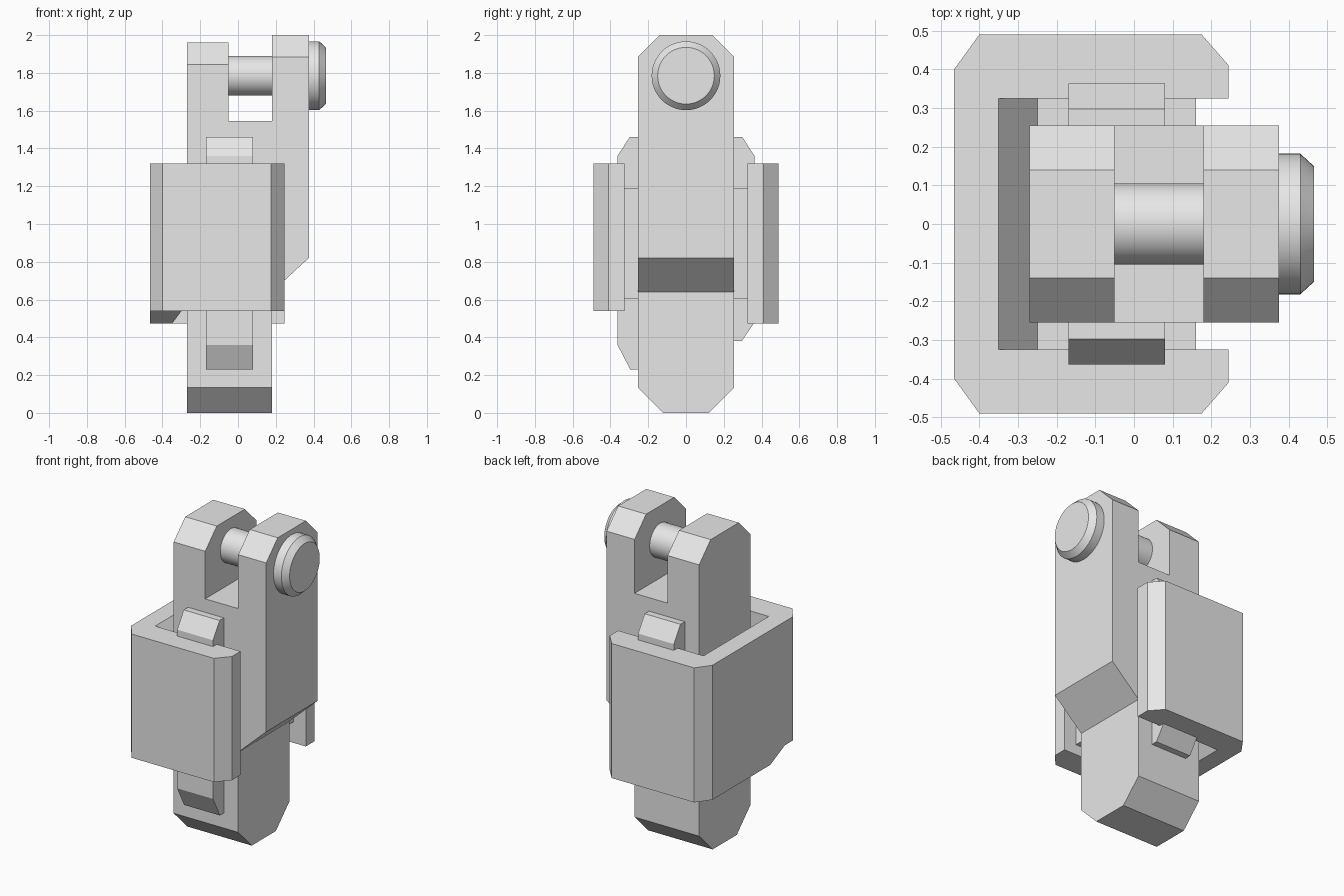
import bpy
import bmesh
from math import cos, sin, tau
from mathutils import Vector

cube = bpy.data.objects.get("Cube")
if cube:
    bpy.data.objects.remove(cube, do_unlink=True)

grey = bpy.data.materials.new("plain grey")
grey.use_nodes = True
grey.diffuse_color = (0.8, 0.8, 0.8, 1)
grey.node_tree.nodes["Principled BSDF"].inputs["Base Color"].default_value = (0.8, 0.8, 0.8, 1)


def finish(name, bm):
    """Turn a bmesh into a named grey object."""
    bmesh.ops.recalc_face_normals(bm, faces=bm.faces)
    mesh = bpy.data.meshes.new(name)
    bm.to_mesh(mesh)
    bm.free()
    mesh.materials.append(grey)
    obj = bpy.data.objects.new(name, mesh)
    bpy.context.collection.objects.link(obj)
    return obj


def prism(axis, outline, start, end):
    """Extrude a 2D outline along the given axis."""
    place = {
        "x": lambda a, b, t: (t, a, b),
        "y": lambda a, b, t: (a, t, b),
        "z": lambda a, b, t: (a, b, t),
    }[axis]
    bm = bmesh.new()
    face = bm.faces.new([bm.verts.new(place(a, b, start)) for a, b in outline])
    grown = bmesh.ops.extrude_face_region(bm, geom=[face])["geom"]
    shift = Vector(place(0, 0, end - start))
    bmesh.ops.translate(bm, verts=[v for v in grown if isinstance(v, bmesh.types.BMVert)], vec=shift)
    bmesh.ops.recalc_face_normals(bm, faces=bm.faces)
    return bm


def lathe_x(name, profile, height, sides=48):
    """Turn (x, radius) points around a line along x."""
    bm = bmesh.new()
    rings = [[bm.verts.new((x, r * cos(tau * i / sides), height + r * sin(tau * i / sides)))
              for i in range(sides)] for x, r in profile]
    for a, b in zip(rings, rings[1:]):
        for i in range(sides):
            j = (i + 1) % sides
            bm.faces.new((a[i], a[j], b[j], b[i]))
    bm.faces.new(rings[0])
    bm.faces.new(rings[-1])
    obj = finish(name, bm)
    bpy.ops.object.select_all(action="DESELECT")
    obj.select_set(True)
    bpy.context.view_layer.objects.active = obj
    bpy.ops.object.shade_smooth_by_angle(angle=0.5)
    return obj


# Forked body: front outline pushed through, then chamfered top and bottom
body = prism("y", [(-.27, 0), (.18, 0), (.18, .64), (.375, .82), (.375, 2),
                   (.18, 2), (.18, 1.545), (-.05, 1.545), (-.05, 1.96), (-.27, 1.96)],
             -.255, .255)


def chamfer(test, size):
    edges = [e for e in body.edges
             if all(test(v.co.z) for v in e.verts)
             and abs(e.verts[0].co.y - e.verts[1].co.y) < .001]
    bmesh.ops.bevel(body, geom=edges, offset=size, offset_type="OFFSET",
                    segments=1, affect="EDGES", clamp_overlap=False)


chamfer(lambda z: z > 1.9, .115)
chamfer(lambda z: z < .01, .135)
finish("fork_body", body)

# Cross pin and its chamfered head
lathe_x("pin_shaft", [(-.1, .105), (.25, .105)], 1.785)
lathe_x("pin_head", [(.37, .182), (.43, .182), (.465, .15)], 1.785)

# Open sleeve around the body, with a thickened inner wall
half = [(.245, .325), (.245, .41), (.175, .49), (-.40, .49), (-.465, .40)]
outline = [(-.35, .325)] + half + [(x, -y) for x, y in reversed(half)] + [(-.35, -.325)]
sleeve = finish("sleeve", prism("z", outline, .472, 1.32))
pad = finish("sleeve_inner_pad", prism(
    "y", [(-.35, 1.32), (-.25, 1.19), (-.25, .605), (-.35, .472)], -.325, .325))

# Raise the front lower edge of the sleeve
cutter = finish("sleeve_cutter", prism(
    "x", [(-.6, .54), (-.32, .54), (-.02, .40), (-.6, .40)], -.6, .6))
cutter.hide_render = True
for obj in (sleeve, pad):
    cut = obj.modifiers.new("lower cut", "BOOLEAN")
    cut.operation = "DIFFERENCE"
    cut.solver = "EXACT"
    cut.object = cutter
    bpy.context.view_layer.objects.active = obj
    bpy.ops.object.modifier_apply(modifier=cut.name)
bpy.data.objects.remove(cutter, do_unlink=True)

# Spacers and wedge tabs on both faces of the body
for side, label, low, knee in ((-1, "front", .23, .36), (1, "back", .38, .48)):
    finish(label + "_spacer", prism(
        "z", [(-.25, side * .25), (.16, side * .25), (.16, side * .325), (-.25, side * .325)],
        .605, 1.19))
    tab = [(.25, low), (.295, low), (.363, knee), (.363, 1.36), (.298, 1.46), (.25, 1.46)]
    finish(label + "_tab", prism("x", [(side * y, z) for y, z in tab], -.17, .08))
